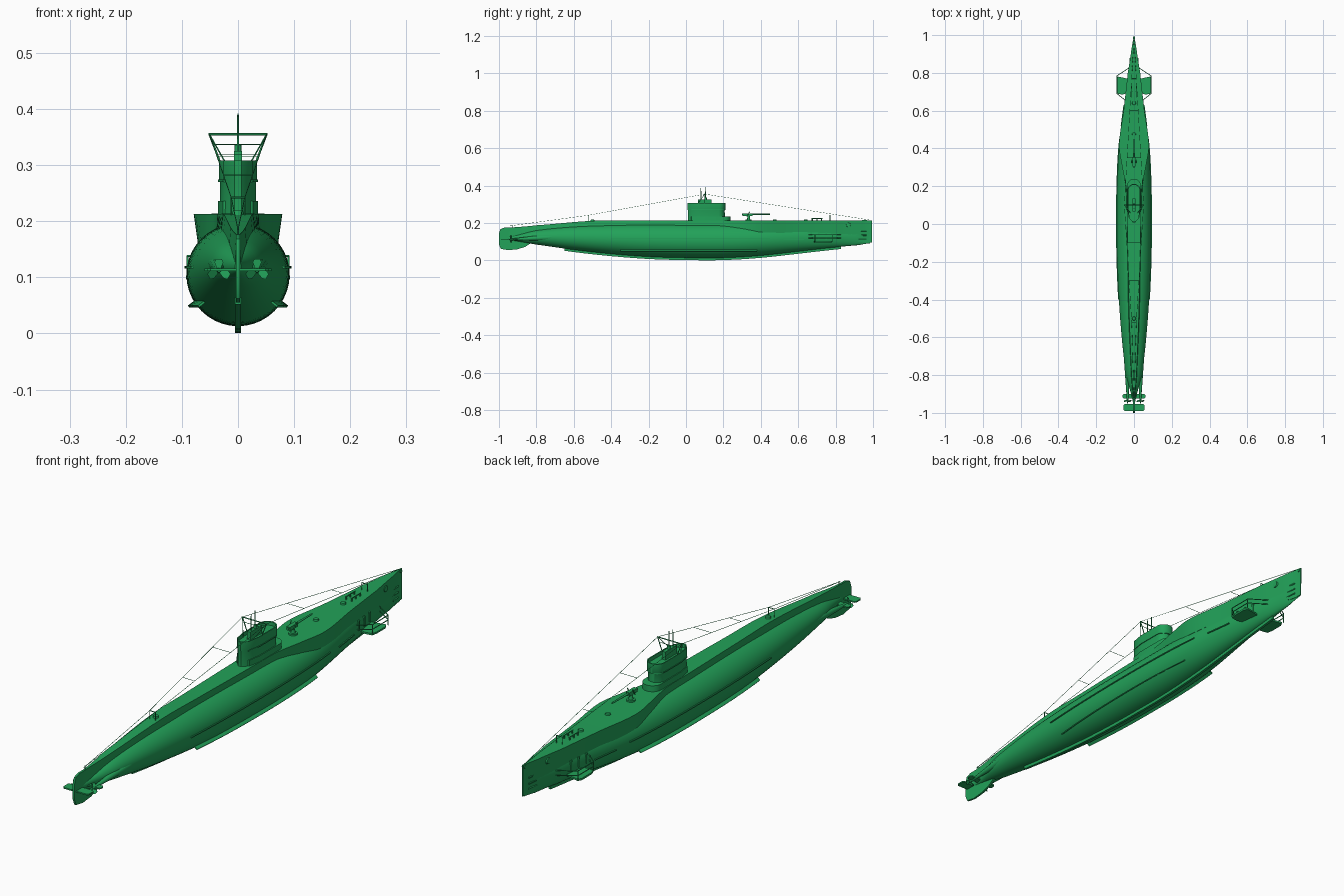
import bpy, bmesh, math
from mathutils import Vector

old = bpy.data.objects.get("Cube")
if old:
    bpy.data.objects.remove(old, do_unlink=True)

green = bpy.data.materials.new("sea green")
green.use_nodes = True
COLOUR = (0.016, 0.36, 0.1, 1)
green.diffuse_color = COLOUR
green.node_tree.nodes["Principled BSDF"].inputs["Base Color"].default_value = COLOUR


def finish(name, bm, angle=35):
    bmesh.ops.recalc_face_normals(bm, faces=bm.faces)
    mesh = bpy.data.meshes.new(name)
    bm.to_mesh(mesh)
    bm.free()
    mesh.materials.append(green)
    ob = bpy.data.objects.new(name, mesh)
    bpy.context.collection.objects.link(ob)
    bpy.ops.object.select_all(action="DESELECT")
    ob.select_set(True)
    bpy.context.view_layer.objects.active = ob
    bpy.ops.object.shade_smooth_by_angle(angle=math.radians(angle))
    return ob


def sample(stations, steps=5):
    """Smooth in-between stations."""
    out = []
    for i in range(len(stations) - 1):
        a, b, c, d = [stations[min(max(i + k, 0), len(stations) - 1)] for k in (-1, 0, 1, 2)]
        for s in range(steps):
            t = s / steps
            out.append([q + t * (r - p + t * (2*p - 5*q + 4*r - e + t * (3*(q - r) + e - p))) / 2
                        for p, q, r, e in zip(a, b, c, d)])
            out[-1][0] = b[0] + t * (c[0] - b[0])
    return out + [list(stations[-1])]


def loft(name, rings, angle=35):
    bm = bmesh.new()
    loops = [[bm.verts.new(p) for p in ring] for ring in rings]
    n = len(loops[0])
    for a, b in zip(loops, loops[1:]):
        for i in range(n):
            j = (i + 1) % n
            bm.faces.new((a[i], a[j], b[j], b[i]))
    bm.faces.new(loops[0])
    bm.faces.new(loops[-1])
    return finish(name, bm, angle)


def prism(name, points, axis, low, high):
    """Outline extruded along x (points are y, z) or z (points are x, y)."""
    def place(p, v):
        return (v, *p) if axis == "x" else (*p, v)
    return loft(name, [[place(p, v) for p in points] for v in (low, high)])


def box(name, x, y, z):
    return prism(name, [(x[0], y[0]), (x[1], y[0]), (x[1], y[1]), (x[0], y[1])], "z", *z)


def rod(name, a, b, r=0.0012, r2=None, sides=8):
    a, b = Vector(a), Vector(b)
    turn = (b - a).to_track_quat("Z", "Y")
    ring = [Vector((math.cos(t), math.sin(t), 0)) for t in
            (2 * math.pi * i / sides for i in range(sides))]
    return loft(name, [[p + turn @ (v * k) for v in ring] for p, k in ((a, r), (b, r2 or r))], 50)


# Pressure hull: y, half width, bottom, top
HULL = sample([(-0.95, .005, .108, .128), (-0.8, .042, .085, .163), (-0.6, .065, .057, .184),
               (-0.4, .08, .035, .193), (-0.2, .089, .02, .196), (0, .092, .014, .196),
               (0.2, .09, .014, .196), (0.4, .08, .026, .195), (0.6, .056, .048, .19),
               (0.8, .03, .07, .18), (0.92, .012, .082, .17), (0.985, .002, .092, .165)])


def hull_at(y):
    for a, b in zip(HULL, HULL[1:]):
        if a[0] <= y <= b[0]:
            t = (y - a[0]) / (b[0] - a[0])
            return [p + t * (q - p) for p, q in zip(a, b)]
    return HULL[-1]


def hull_side(y, z):
    _, w, lo, hi = hull_at(y)
    k = (z - (lo + hi) / 2) * 2 / (hi - lo)
    return w * math.sqrt(max(0, 1 - k * k))


loft("pressure_hull", [[(w * math.sin(t), y, (lo + hi) / 2 - (hi - lo) / 2 * math.cos(t))
                        for t in (2 * math.pi * i / 40 for i in range(40))]
                       for y, w, lo, hi in HULL])

# Deck casing: y, deck half width, deck height, foot half width, foot height
CASING = sample([(-0.95, .003, .176, .005, .12), (-0.8, .013, .188, .017, .14),
                 (-0.5, .025, .212, .03, .165), (-0.28, .03, .213, .034, .175),
                 (0, .036, .213, .038, .178), (0.18, .04, .213, .042, .175),
                 (0.3, .062, .213, .06, .162), (0.42, .079, .213, .07, .15),
                 (0.6, .055, .213, .049, .145), (0.8, .033, .214, .027, .13),
                 (0.93, .013, .215, .009, .1), (0.995, .002, .215, .0015, .096)])
loft("deck_casing", [[(-b, y, zb), (b, y, zb), (a, y, za), (-a, y, za)]
                     for y, a, za, b, zb in CASING])

# Centre keel
keel_ys = [-0.65 + 1.48 * i / 24 for i in range(25)]
loft("keel", [[(s * .005, y, hull_at(y)[2] + dz) for s, dz in ((-1, .015), (-1, -.012), (1, -.012), (1, .015))]
              for y in keel_ys])


def fin(name, side, y0, y1, z, size, tilt):
    """Strip that follows the hull surface."""
    rings = []
    for i in range(17):
        y = y0 + (y1 - y0) * i / 16
        x = hull_side(y, z)
        out = Vector((math.cos(tilt), 0, math.sin(tilt)))
        up = Vector((-math.sin(tilt), 0, math.cos(tilt))) * .002
        base, tip = Vector((x, y, z)) - out * .006, Vector((x, y, z)) + out * size
        rings.append([(v.x * side, v.y, v.z) for v in (base - up, tip - up, tip + up, base + up)])
    loft(name, rings)


for side, tag in ((1, "left"), (-1, "right")):
    # Hull strakes and bilge keels
    fin("strake_" + tag, side, -0.4, 0.45, .118, .004, 0)
    fin("forward_strake_" + tag, side, 0.52, 0.63, .112, .004, 0)
    fin("bilge_keel_" + tag, side, -0.35, 0.38, .056, .013, -0.65)

    # Bow planes and guards
    prism("bow_plane_" + tag, [(side * x, y) for x, y in
          ((.015, .7), (.06, .685), (.088, .69), (.093, .71), (.093, .765), (.085, .78), (.06, .775), (.015, .765))],
          "z", .096, .103)
    for z in (.12, .138):
        rod("guard_front_" + tag, (side * .02, .83, z), (side * .09, .785, z), .0018)
        rod("guard_side_" + tag, (side * .09, .785, z), (side * .09, .69, z), .0018)
        rod("guard_back_" + tag, (side * .09, .69, z), (side * .04, .65, z), .0018)
    for y in (.69, .785):
        rod("guard_post_" + tag, (side * .09, y, .1), (side * .09, y, .138), .0018)

    # Stern planes, shafts and propellers
    for y0, y1, w in ((-.925, -.9, .06), (-.99, -.952, .055)):
        prism("stern_plane_" + tag, [(0, y0), (side * (w - .006), y0), (side * w, y0 + .006),
              (side * w, y1 - .006), (side * (w - .006), y1), (0, y1)], "z", .111, .116)
    rod("shaft_fairing_" + tag, (side * .034, -.92, .113), (side * .035, -.66, .128), .005, .022, 16)
    rod("propeller_hub_" + tag, (side * .034, -.95, .112), (side * .034, -.915, .113), .003, .006, 12)
    for k in range(3):
        t = math.pi / 2 + k * math.tau / 3
        r, c = Vector((math.cos(t), 0, math.sin(t))), Vector((side * .034, -.937, .112))
        s = Vector((-r.z, 0, r.x)) + Vector((0, .6, 0))
        blade = [c + r * d + s * w for d, w in ((.003, -.003), (.015, -.008), (.021, -.005),
                                              (.021, .005), (.015, .008), (.003, .003))]
        loft("propeller_blade_" + tag, [[p + Vector((0, o, 0)) for p in blade] for o in (-.0008, .0008)])

    # Torpedo doors, bow slots and anchor recess
    for z in (.115, .135, .158):
        x = max(hull_side(.92, z), .011)
        rod("torpedo_door_" + tag, (side * x, .89, z), (side * .005, .965, z), .003)
    rod("anchor_recess_" + tag, (side * .017, .868, .19), (side * .024, .868, .19), .013, .011, 16)
    for y in (.67, .71, .75):
        x = hull_side(y, .135)
        box("vent_plate_" + tag, sorted((side * (x - .004), side * (x + .003))), (y - .004, y + .004), (.112, .15))

    # Mast frame and rigging
    rod("mast_strut_" + tag, (side * .03, .1, .3), (side * .051, .1, .355), .0018)
    rod("mast_brace_" + tag, (side * .051, .1, .355), (side * .02, .06, .3))
    wire = [(0, .985, .216), (side * .051, .1, .355), (side * .012, -.52, .242), (0, -.94, .185)]
    for a, b in zip(wire, wire[1:]):
        rod("aerial_wire_" + tag, a, b, .0008, sides=6)

# Rudder
prism("rudder", [(-.87, .176), (-.97, .176), (-.992, .168), (-1, .145), (-1, .085), (-.99, .062),
                 (-.95, .055), (-.9, .06), (-.86, .073), (-.83, .092), (-.83, .13)], "x", -.004, .004)


# Conning tower with a sunken bridge floor
def teardrop(r, nose, tail):
    arc = [(r * math.cos(t), nose + r * math.sin(t)) for t in (math.pi * i / 16 for i in range(17))]
    return arc + [(-r, .08), (-r * .75, .03), (-.006, tail), (.006, tail), (r * .75, .03), (r, .08)]


levels = ((.033, .175, .01, .205), (.032, .175, .01, .268), (.034, .178, .008, .275),
          (.034, .178, .008, .308), (.03, .177, .014, .308), (.03, .177, .014, .294))
loft("conning_tower", [[(x, y, z) for x, y in teardrop(r, nose, tail)] for r, nose, tail, z in levels])
prism("tower_step", teardrop(.036, .203, .02), "z", .205, .236)
prism("tower_ledge", teardrop(.0355, .176, .02), "z", .27, .274)

# Periscopes and masts
box("periscope_housing", (-.007, .007), (.065, .135), (.29, .325))
rod("periscope_sleeve", (0, .105, .32), (0, .105, .337), .006)
for y, top in ((.08, .388), (.104, .392)):
    rod("periscope", (0, y, .3), (0, y, top), .0025, .0013)
rod("mast_crossbar", (-.053, .1, .355), (.053, .1, .355), .002)
rod("mast_lower_bar", (-.043, .1, .337), (.043, .1, .337), .001)
for y in (-.1, -.3, .35, .6):
    t = (.1 - y) / .62 if y < .1 else (y - .1) / .885
    end_x, end_z = (.012, .242) if y < .1 else (0, .216)
    x, z = .051 + t * (end_x - .051), .355 + t * (end_z - .355)
    rod("wire_spreader", (-x, y, z), (x, y, z), .0008, sides=6)

# Deck gun
rod("gun_base", (0, .335, .21), (0, .335, .219), .016, sides=16)
rod("gun_pedestal", (0, .335, .215), (0, .335, .242), .009, .006, 12)
box("gun_breech", (-.008, .008), (.305, .355), (.238, .252))
rod("gun_barrel", (0, .3, .246), (0, .45, .247), .005, .003, 12)
for x in (-.011, .011):
    rod("gun_sight", (x, .325, .235), (x, .34, .26), .002)

# Deck fittings: hatches, posts, bow rail
for y in (-.5, .475, .64):
    rod("deck_hatch", (0, y, .208), (0, y, .219), .011, .009, 16)
for y, x in ((-.52, .012), (.77, .012)):
    for s in (-1, 1):
        rod("rig_post", (s * x, y, .208), (s * x, y, .243), .0016)
    rod("rig_post_bar", (-x, y, .242), (x, y, .242), .0016)
rod("stern_post", (0, -.93, .17), (0, -.93, .19), .0016)
for s in (-1, 1):
    rod("bow_rail", (s * .012, .67, .224), (s * .012, .73, .224), .002)
    for y in (.675, .7, .725):
        rod("bow_bollard", (s * .012, y, .208), (s * .012, y, .224), .003)
rod("bow_fairlead", (-.006, .985, .207), (.006, .985, .207), .006, sides=12)
